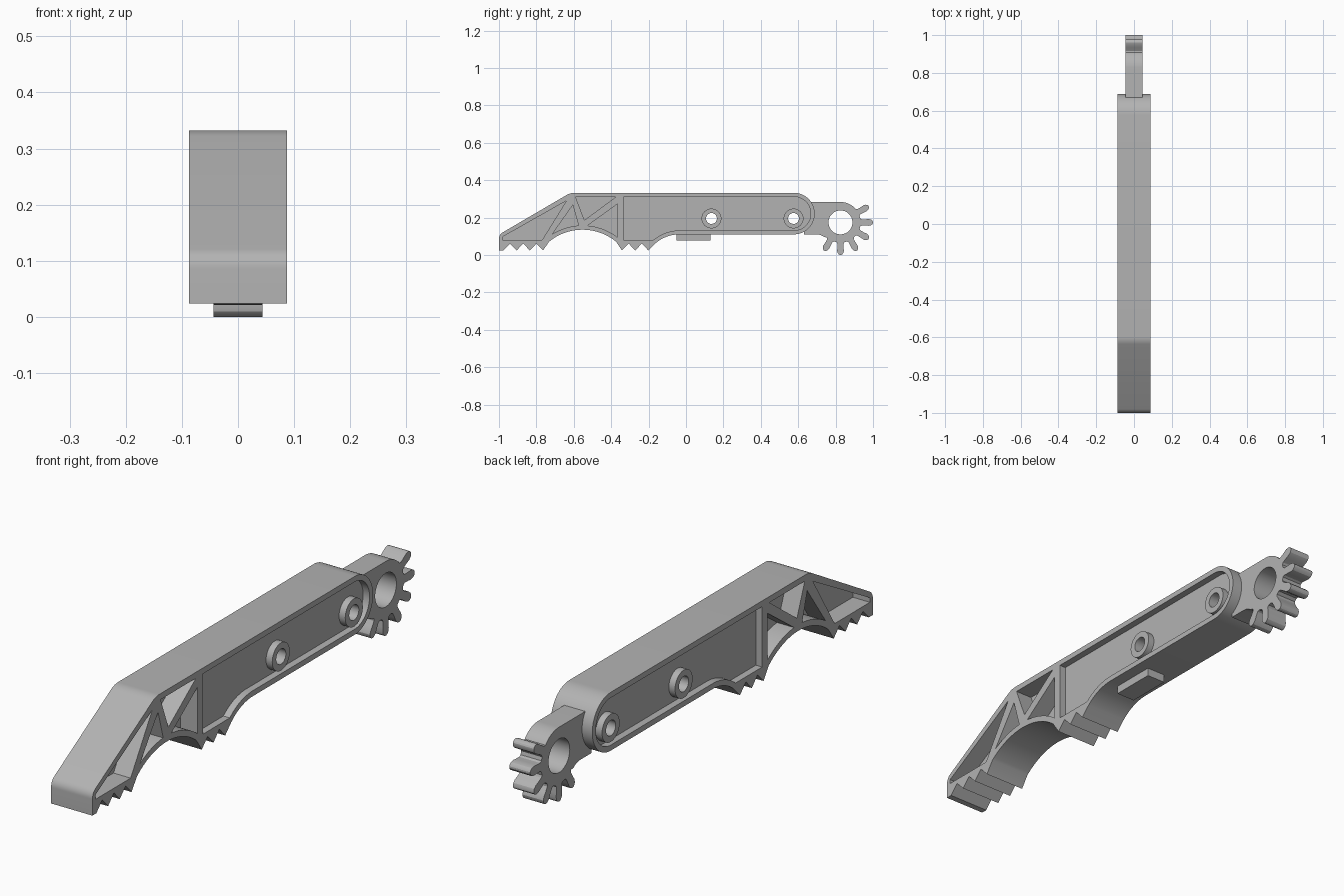
import bpy
import bmesh
from math import sin, cos, pi, radians

cube = bpy.data.objects.get("Cube")
if cube:
    bpy.data.objects.remove(cube, do_unlink=True)

GREY = (0.45, 0.45, 0.45, 1)
mat = bpy.data.materials.new("plain grey")
mat.use_nodes = True
mat.diffuse_color = GREY
mat.node_tree.nodes["Principled BSDF"].inputs["Base Color"].default_value = GREY

HALF = 0.087       # half width of the body
THIN = 0.044       # half width of the gear arm
PANEL = 0.06       # half thickness left behind the long pocket
WEB = 0.015        # half thickness left behind the truss pockets


def arc(cy, cz, r, a0, a1, n=20):
    """Points of an arc in the side plane, angles in degrees."""
    angles = [radians(a0 + (a1 - a0) * i / n) for i in range(n + 1)]
    return [(cy + r * cos(a), cz + r * sin(a)) for a in angles]


def circle(cy, cz, r, n=40):
    return arc(cy, cz, r, 0, 360, n)[:-1]


def prism(name, outline, x0, x1):
    """Extrude a side outline from x0 to x1."""
    bm = bmesh.new()
    face = bm.faces.new([bm.verts.new((x0, y, z)) for y, z in outline])
    res = bmesh.ops.extrude_face_region(bm, geom=[face])
    moved = [v for v in res["geom"] if isinstance(v, bmesh.types.BMVert)]
    bmesh.ops.translate(bm, verts=moved, vec=(x1 - x0, 0, 0))
    bmesh.ops.recalc_face_normals(bm, faces=bm.faces)
    mesh = bpy.data.meshes.new(name)
    bm.to_mesh(mesh)
    bm.free()
    mesh.materials.append(mat)
    obj = bpy.data.objects.new(name, mesh)
    bpy.context.collection.objects.link(obj)
    return obj


def combine(target, tool, operation):
    """Apply a boolean and discard the tool."""
    mod = target.modifiers.new("bool", "BOOLEAN")
    mod.operation = operation
    mod.solver = "EXACT"
    mod.object = tool
    bpy.context.view_layer.objects.active = target
    bpy.ops.object.modifier_apply(modifier=mod.name)
    bpy.data.objects.remove(tool, do_unlink=True)


def zigzag(first_tip, tips, low=0.024, high=0.061, pitch=0.0705):
    """Gripping teeth: tips with valleys between them."""
    pts = []
    for i in range(tips):
        y = first_tip + i * pitch
        pts += [(y, low), (y + pitch / 2, high)]
    return pts[:-1]


# Body: rounded nose, two toothed pads, concave grip, round rear end
GRIP = (-0.553, -0.147)
HEEL = (-0.035, -0.085)
REAR = (0.577, 0.221)
outline = [(-1, 0.024)]
outline += zigzag(-0.976, 4)
outline += arc(*GRIP, 0.282, 129.4, 50.6, 32)
outline += zigzag(-0.342, 3)
outline += arc(*HEEL, 0.195, 131.8, 90, 14)
outline += arc(*REAR, 0.111, -90, 90, 32)
outline += arc(-0.597, 0.252, 0.08, 90, 120, 6)
outline += arc(-0.96, 0.086, 0.04, 120, 180, 8)
body = prism("finger_body", outline, -HALF, HALF)

# Pockets on both sides
long_pocket = [(-0.334, 0.08)]
long_pocket += arc(*HEEL, 0.216, 130, 90, 14)
long_pocket += arc(*REAR, 0.09, -90, 90, 32)
long_pocket += [(-0.334, 0.31)]
nose_pocket = [(-0.982, 0.079), (-0.77, 0.079), (-0.639, 0.29), (-0.982, 0.096)]
low_pocket = [(-0.605, 0.267)] + arc(*GRIP, 0.305, 122, 94, 10)
top_pocket = [(-0.59, 0.309), (-0.543, 0.186), (-0.377, 0.309)]
back_pocket = [(-0.367, 0.272)] + arc(*GRIP, 0.305, 85, 52.4, 12)

pockets = [(long_pocket, PANEL)]
pockets += [(p, WEB) for p in (nose_pocket, low_pocket, top_pocket, back_pocket)]
for side in (-1, 1):
    for shape, depth in pockets:
        combine(body, prism("pocket_cutter", shape, side * depth, side * 0.12), "DIFFERENCE")

# Screw bosses on both faces with through holes
for y in (0.136, 0.575):
    combine(body, prism("boss", circle(y, 0.195, 0.053), -HALF + 0.001, HALF - 0.001), "UNION")
    combine(body, prism("hole_cutter", circle(y, 0.195, 0.029), -0.12, 0.12), "DIFFERENCE")

# Gear arm with six rounded teeth around the lower rear
HUB = (0.826, 0.174)
TOOTH = [(0.106, 0.021), (0.114, 0.016), (0.135, 0.0165), (0.152, 0.018),
         (0.164, 0.015), (0.171, 0.009), (0.174, 0.003)]


def tooth(angle):
    c, s = cos(radians(angle)), sin(radians(angle))
    sides = [(r, -w) for r, w in TOOTH] + [(r, w) for r, w in reversed(TOOTH)]
    return [(HUB[0] + r * c - w * s, HUB[1] + r * s + w * c) for r, w in sides]


gear = [(0.63, 0.283), (0.63, 0.11), (0.7, 0.11)]
gear += arc(0.7, 0.05, 0.06, 80, 50, 4)
for a in range(-120, 31, 30):
    gear += tooth(a)
gear += arc(*HUB, 0.109, 46, 90, 10)
arm = prism("gear_arm", gear, -THIN, THIN)
combine(arm, prism("axle_cutter", circle(*HUB, 0.064, 48), -0.1, 0.1), "DIFFERENCE")

# Small stop tab under the body
tab = prism("stop_tab", [(-0.05, 0.078), (0.13, 0.078), (0.13, 0.12), (-0.05, 0.12)],
            -0.04, 0.04)

# Smooth curved walls, keep edges crisp
for obj in (body, arm, tab):
    bpy.ops.object.select_all(action="DESELECT")
    obj.select_set(True)
    bpy.context.view_layer.objects.active = obj
    bpy.ops.object.shade_smooth_by_angle(angle=radians(25))
